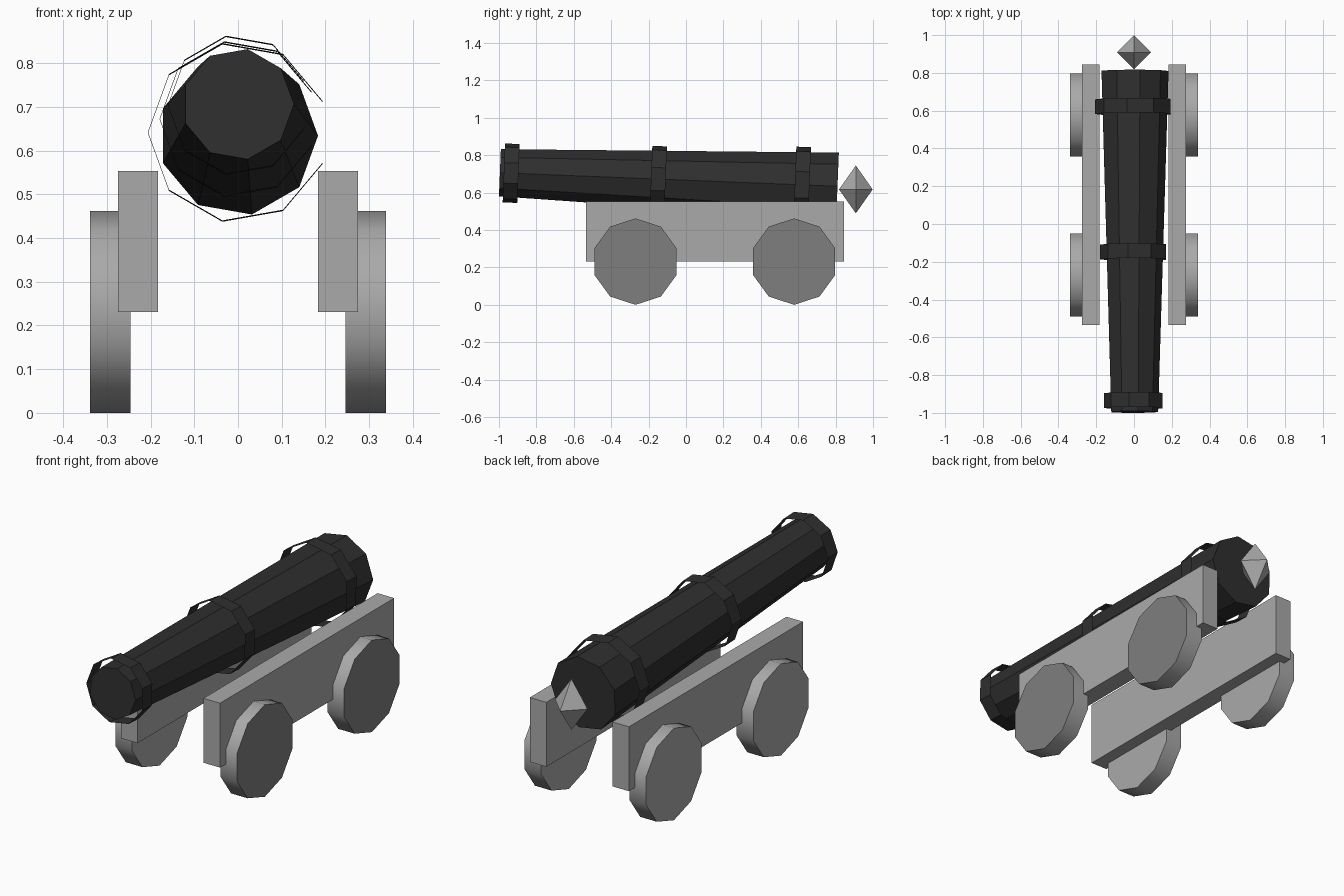
import bpy, bmesh, math
from mathutils import Vector

if "Cube" in bpy.data.objects:
    bpy.data.objects.remove(bpy.data.objects["Cube"])


def material(name, v):
    m = bpy.data.materials.new(name)
    m.diffuse_color = (v, v, v, 1)
    m.use_nodes = True
    m.node_tree.nodes["Principled BSDF"].inputs["Base Color"].default_value = m.diffuse_color
    return m


IRON = material("dark iron", 0.028)
GREY = material("light grey", 0.40)
HUB = material("mid grey", 0.21)


def finish(bm, name, mats, recalc=True):
    if recalc:
        bmesh.ops.recalc_face_normals(bm, faces=bm.faces)
    me = bpy.data.meshes.new(name)
    bm.to_mesh(me)
    bm.free()
    for m in mats:
        me.materials.append(m)
    ob = bpy.data.objects.new(name, me)
    bpy.context.collection.objects.link(ob)
    return ob


def tube(name, ends, sides, u, v, start, mats, caps=True, smooth=False, cap_mats=(0, 0)):
    """Prism between two rings; ends = [(centre, radius), (centre, radius)]."""
    bm = bmesh.new()
    u, v = Vector(u), Vector(v)
    rings = []
    for c, r in ends:
        ring = []
        for i in range(sides):
            a = start + 2 * math.pi * i / sides
            ring.append(bm.verts.new(Vector(c) + r * (math.cos(a) * u + math.sin(a) * v)))
        rings.append(ring)
    for i in range(sides):
        j = (i + 1) % sides
        f = bm.faces.new((rings[0][i], rings[0][j], rings[1][j], rings[1][i]))
        f.smooth = smooth
    if caps:
        for ring, mi in zip(rings, cap_mats):
            f = bm.faces.new(ring)
            f.material_index = mi
            for e in f.edges:
                e.smooth = False
    return finish(bm, name, mats)


# Barrel: tapered nine-sided, tilted slightly up toward the muzzle
SLOPE = -0.04
U, V = (1, 0, 0), Vector((0, -SLOPE, 1)).normalized()


def axis(y):
    return (0, y, 0.706 + SLOPE * (y + 0.995))


tube("barrel", [(axis(-0.995), 0.128), (axis(0.81), 0.183)], 9, U, V, 0, [IRON])

# Bands: open thin hoops around the barrel
for name, y, r in (("muzzle_band", -0.935, 0.160),
                   ("middle_band", -0.148, 0.179),
                   ("breech_band", 0.621, 0.206)):
    tube(name, [(axis(y - 0.039), r), (axis(y + 0.039), r)], 9, U, V, math.pi, [IRON], caps=False)

# Knob behind the breech: stretched octahedron
bm = bmesh.new()
for r1, r2, dz in ((0.09, 0, 0.128),):
    c = Vector((0, 0.908, 0.617))
    mid = [bm.verts.new(c + Vector(p) * r1) for p in ((1, 0, 0), (0, 1, 0), (-1, 0, 0), (0, -1, 0))]
    for s in (1, -1):
        tip = bm.verts.new(c + Vector((0, 0, s * dz)))
        for i in range(4):
            bm.faces.new((mid[i], mid[(i + 1) % 4], tip))
finish(bm, "breech_knob", [GREY])

# Carriage sides and wheels
for side, label in ((1, "right"), (-1, "left")):
    bm = bmesh.new()
    bmesh.ops.create_cube(bm, size=1)
    for v in bm.verts:
        v.co = Vector((side * 0.229 + v.co.x * 0.092, 0.155 + v.co.y * 1.38, 0.392 + v.co.z * 0.323))
    finish(bm, label + "_carriage_side", [GREY])
    for y, pos in ((-0.27, "front"), (0.578, "back")):
        outer = 1 if side == 1 else 0
        tube(f"{pos}_{label}_wheel",
             [((side * 0.246, y, 0.231), 0.231), ((side * 0.338, y, 0.231), 0.231)],
             10, (0, 1, 0), (0, 0, 1), math.pi / 2, [GREY, HUB], smooth=True,
             cap_mats=(0, outer))
